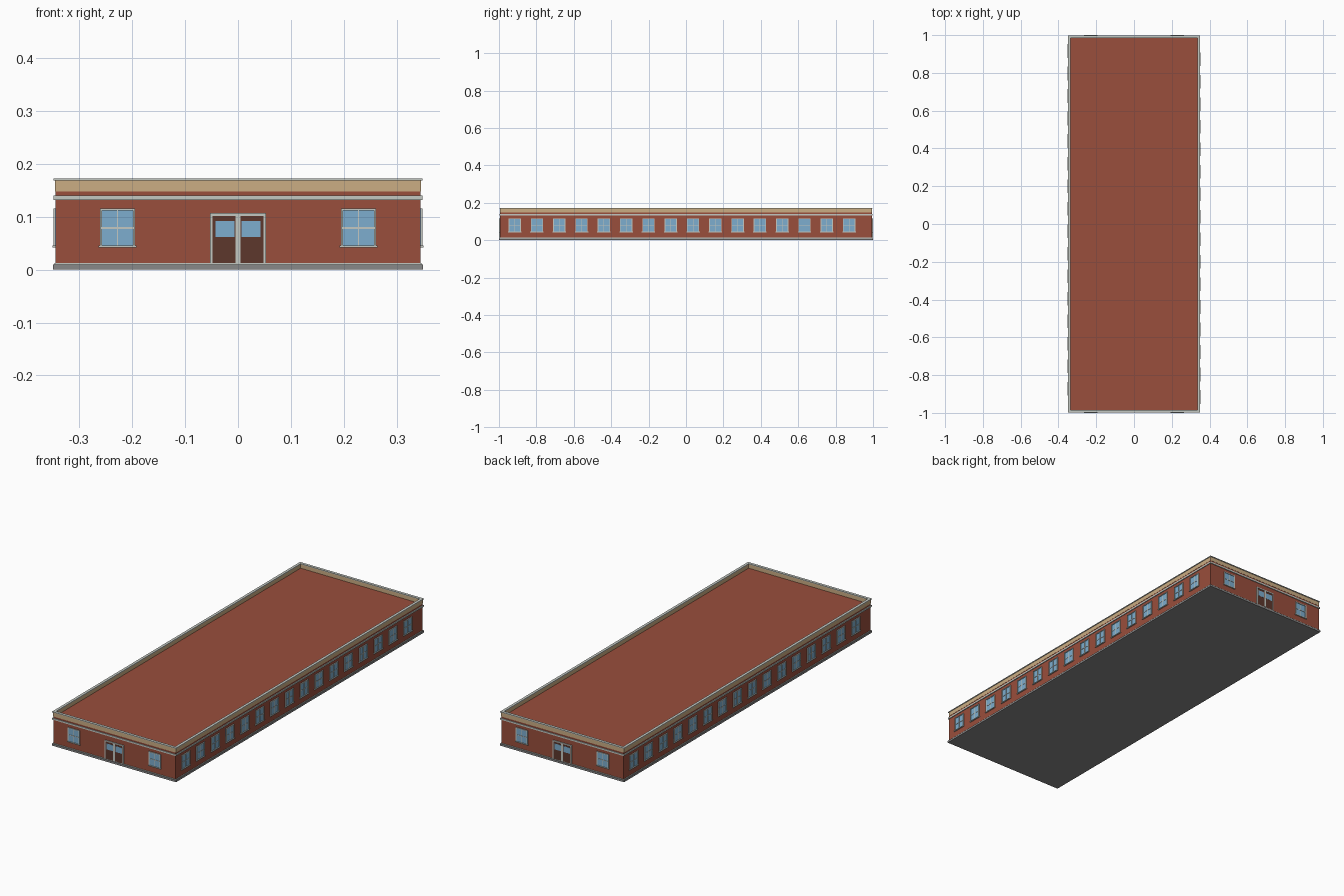
import bpy
import bmesh
from math import pi
from mathutils import Matrix, Vector

old = bpy.data.objects.get("Cube")
if old:
    bpy.data.objects.remove(old, do_unlink=True)


def material(name, r, g, b):
    m = bpy.data.materials.new(name)
    m.use_nodes = True
    m.diffuse_color = (r, g, b, 1)
    m.node_tree.nodes["Principled BSDF"].inputs["Base Color"].default_value = (r, g, b, 1)
    return m


brick = material("brick red", 0.32, 0.077, 0.045)
tan = material("tan stone", 0.60, 0.42, 0.23)
trim = material("pale grey trim", 0.55, 0.58, 0.54)
concrete = material("grey concrete", 0.25, 0.25, 0.25)
glass = material("blue glass", 0.205, 0.42, 0.62)
wood = material("dark brown wood", 0.11, 0.038, 0.025)

WALL_X, WALL_Y = 0.345, 0.994


def add_box(bm, x, y, z, mat=0):
    """Box from (min, max) ranges on each axis."""
    size = [r[1] - r[0] for r in (x, y, z)]
    mid = Vector([(r[0] + r[1]) / 2 for r in (x, y, z)])
    made = bmesh.ops.create_cube(bm, size=1, matrix=Matrix.Translation(mid) @ Matrix.Diagonal((*size, 1)))
    for f in {f for v in made["verts"] for f in v.link_faces}:
        f.material_index = mat


def to_mesh(bm, name, *mats):
    mesh = bpy.data.meshes.new(name)
    bm.to_mesh(mesh)
    bm.free()
    for m in mats:
        mesh.materials.append(m)
    return mesh


def place(name, mesh, matrix=Matrix()):
    ob = bpy.data.objects.new(name, mesh)
    ob.matrix_world = matrix
    bpy.context.collection.objects.link(ob)
    return ob


def slab(name, grow, z, mat):
    """Solid layer reaching past the walls by grow."""
    bm = bmesh.new()
    x, y = WALL_X + grow, WALL_Y + grow
    add_box(bm, (-x, x), (-y, y), z)
    place(name, to_mesh(bm, name, mat))


def ring(name, grow, width, z, mat):
    """Rectangular band, made by extruding the gap between two outlines."""
    bm = bmesh.new()
    loops = []
    for g in (grow, grow - width):
        x, y = WALL_X + g, WALL_Y + g
        loops.append([bm.verts.new((sx * x, sy * y, z[0])) for sx, sy in ((-1, -1), (1, -1), (1, 1), (-1, 1))])
    outer, inner = loops
    for i in range(4):
        j = (i + 1) % 4
        bm.faces.new((outer[i], outer[j], inner[j], inner[i]))
    up = bmesh.ops.extrude_face_region(bm, geom=bm.faces[:])
    moved = [v for v in up["geom"] if isinstance(v, bmesh.types.BMVert)]
    bmesh.ops.translate(bm, verts=moved, vec=(0, 0, z[1] - z[0]))
    bmesh.ops.recalc_face_normals(bm, faces=bm.faces)
    place(name, to_mesh(bm, name, mat))


# Main body, from the ground to the parapet
slab("foundation", 0.005, (0, 0.01), concrete)
slab("wall_foot_trim", 0.002, (0.01, 0.013), trim)
slab("brick_walls_and_roof", 0, (0.01, 0.148), brick)
ring("wall_ledge", 0.004, 0.006, (0.132, 0.14), trim)
ring("parapet", 0.001, 0.008, (0.148, 0.169), tan)
ring("parapet_cap", 0.004, 0.014, (0.169, 0.173), trim)


# Window, built on the wall plane facing -y
def window_mesh():
    bm = bmesh.new()
    w, lo, hi, t = 0.033, 0.044, 0.116, 0.004
    add_box(bm, (-w, w), (-0.0015, 0.001), (lo, hi), 1)
    for s in (-1, 1):
        add_box(bm, sorted((s * w, s * (w - t))), (-0.0045, 0), (lo, hi))
    add_box(bm, (-w, w), (-0.0045, 0), (hi - t, hi))
    add_box(bm, (-w - 0.003, w + 0.003), (-0.006, 0), (lo - 0.002, lo + 0.002))
    # Cross bars
    add_box(bm, (-0.0013, 0.0013), (-0.003, 0), (lo, hi))
    add_box(bm, (-w, w), (-0.003, 0), (0.0775, 0.0805))
    return to_mesh(bm, "window", trim, glass)


# Double door with a glazed upper panel in each leaf
def door_mesh():
    bm = bmesh.new()
    w, lo, hi, t = 0.053, 0.013, 0.107, 0.005
    for s in (-1, 1):
        add_box(bm, sorted((s * w, s * (w - t))), (-0.0045, 0), (lo, hi))
        add_box(bm, sorted((s * 0.005, s * (w - t))), (-0.0022, 0), (lo, hi - t), 1)
        add_box(bm, sorted((s * 0.0065, s * 0.043)), (-0.003, 0), (0.062, 0.092), 2)
    add_box(bm, (-w, w), (-0.0045, 0), (hi - t, hi))
    add_box(bm, (-0.005, 0.005), (-0.0045, 0), (lo, hi))
    return to_mesh(bm, "double_door", trim, wood, glass)


window, door = window_mesh(), door_mesh()
quarter = Matrix.Rotation(pi / 2, 4, "Z")

# Each half of the building is the other turned half way round
for half, turn in (("front", Matrix()), ("back", Matrix.Rotation(pi, 4, "Z"))):
    place(half + "_door", door, turn @ Matrix.Translation((0, -WALL_Y, 0)))
    for i, x in enumerate((-0.228, 0.228)):
        place(f"{half}_window_{i + 1}", window, turn @ Matrix.Translation((x, -WALL_Y, 0)))
    side = "left" if half == "front" else "right"
    for i in range(16):
        y = -0.916 + 0.1192 * i
        place(f"{side}_window_{i + 1}", window, turn @ Matrix.Translation((WALL_X, y, 0)) @ quarter)
